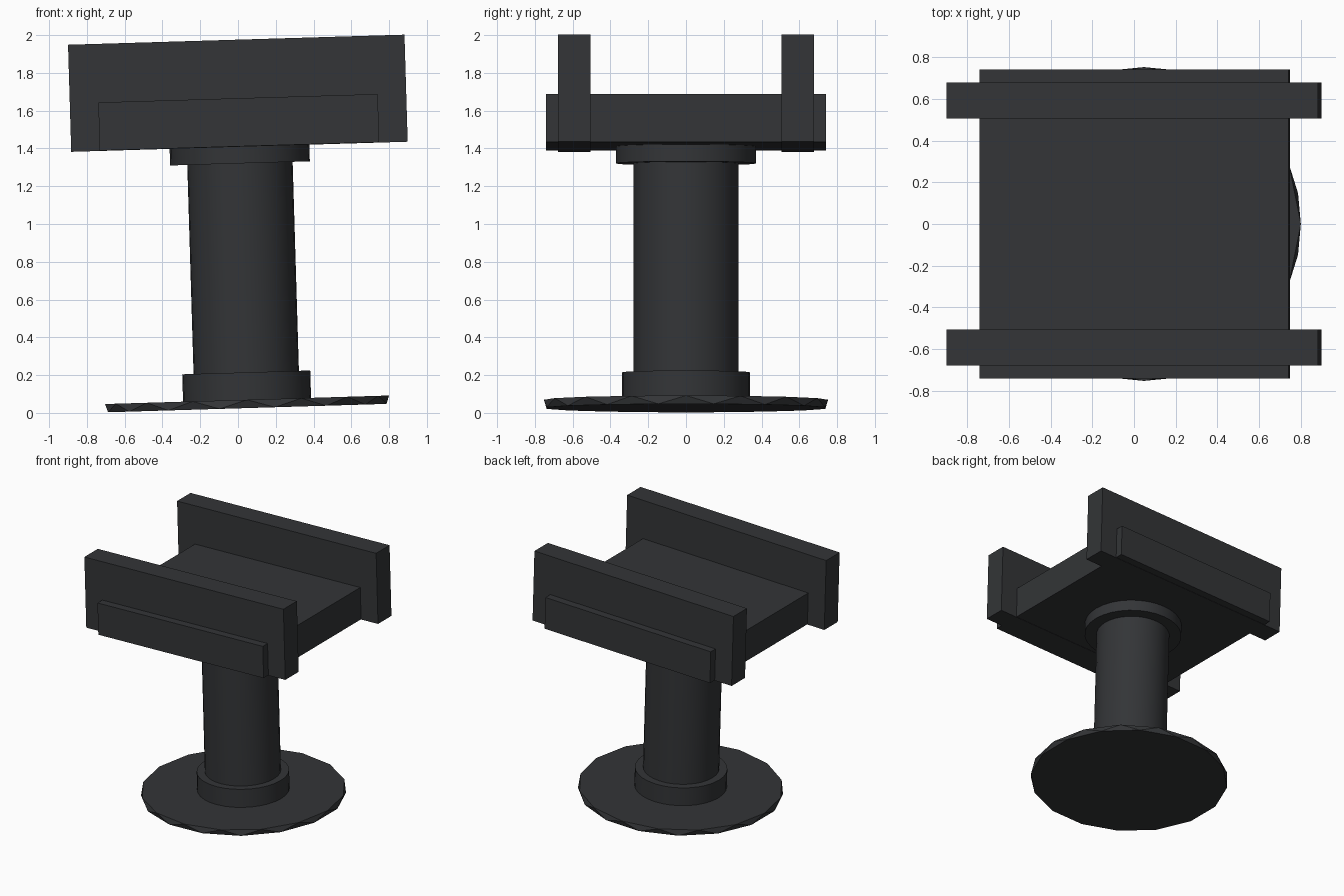
import bpy, bmesh, math
from mathutils import Matrix

if "Cube" in bpy.data.objects:
    bpy.data.objects.remove(bpy.data.objects["Cube"])

CX = 0.05                                   # axis offset in the untilted frame
TILT = Matrix.Rotation(-0.03, 4, 'Y')       # whole stand leans slightly

mat = bpy.data.materials.new("dark_grey")
mat.diffuse_color = (0.033, 0.035, 0.038, 1)
mat.use_nodes = True
mat.node_tree.nodes["Principled BSDF"].inputs["Base Color"].default_value = mat.diffuse_color


def finish(name, bm, smooth=False):
    bmesh.ops.recalc_face_normals(bm, faces=bm.faces)
    mesh = bpy.data.meshes.new(name)
    bm.to_mesh(mesh)
    bm.free()
    mesh.materials.append(mat)
    ob = bpy.data.objects.new(name, mesh)
    bpy.context.collection.objects.link(ob)
    ob.matrix_world = TILT
    if smooth:
        bpy.ops.object.select_all(action='DESELECT')
        ob.select_set(True)
        bpy.context.view_layer.objects.active = ob
        bpy.ops.object.shade_smooth_by_angle(angle=math.radians(30))
    return ob


def box(name, hx, y0, y1, z0, z1):
    bm = bmesh.new()
    m = Matrix.Translation((CX, (y0 + y1) / 2, (z0 + z1) / 2))
    m = m @ Matrix.Diagonal((2 * hx, y1 - y0, z1 - z0, 1))
    bmesh.ops.create_cube(bm, size=1, matrix=m)
    return finish(name, bm)


def cylinder(name, r, z0, z1):
    bm = bmesh.new()
    bmesh.ops.create_cone(bm, cap_ends=True, segments=32, radius1=r, radius2=r,
                          depth=z1 - z0, matrix=Matrix.Translation((CX, 0, (z0 + z1) / 2)))
    return finish(name, bm, True)


# Base disc: 16 sides, lower ring twisted half a step against the upper one
bm = bmesh.new()
n, step = 16, math.tau / 16


def ring(z, offset):
    return [bm.verts.new((CX + 0.752 * math.cos((i + offset) * step),
                          0.752 * math.sin((i + offset) * step), z)) for i in range(n)]


low, top = ring(0.024, 0.5), ring(0.068, 0)
bm.faces.new(low)
bm.faces.new(top)
for i in range(n):
    j = (i + 1) % n
    bm.faces.new((top[i], low[i], top[j]))
    bm.faces.new((low[i], low[j], top[j]))
finish("base_disc", bm)

# Pedestal
cylinder("lower_collar", 0.339, 0.06, 0.213)
cylinder("column", 0.279, 0.06, 1.415)
cylinder("upper_collar", 0.37, 1.32, 1.415)

# Seat slab and the two side panels
box("seat_slab", 0.74, -0.74, 0.74, 1.41, 1.665)
for side, y in (("front", -0.5925), ("back", 0.5925)):
    box(side + "_panel", 0.891, y - 0.086, y + 0.086, 1.408, 1.975)
